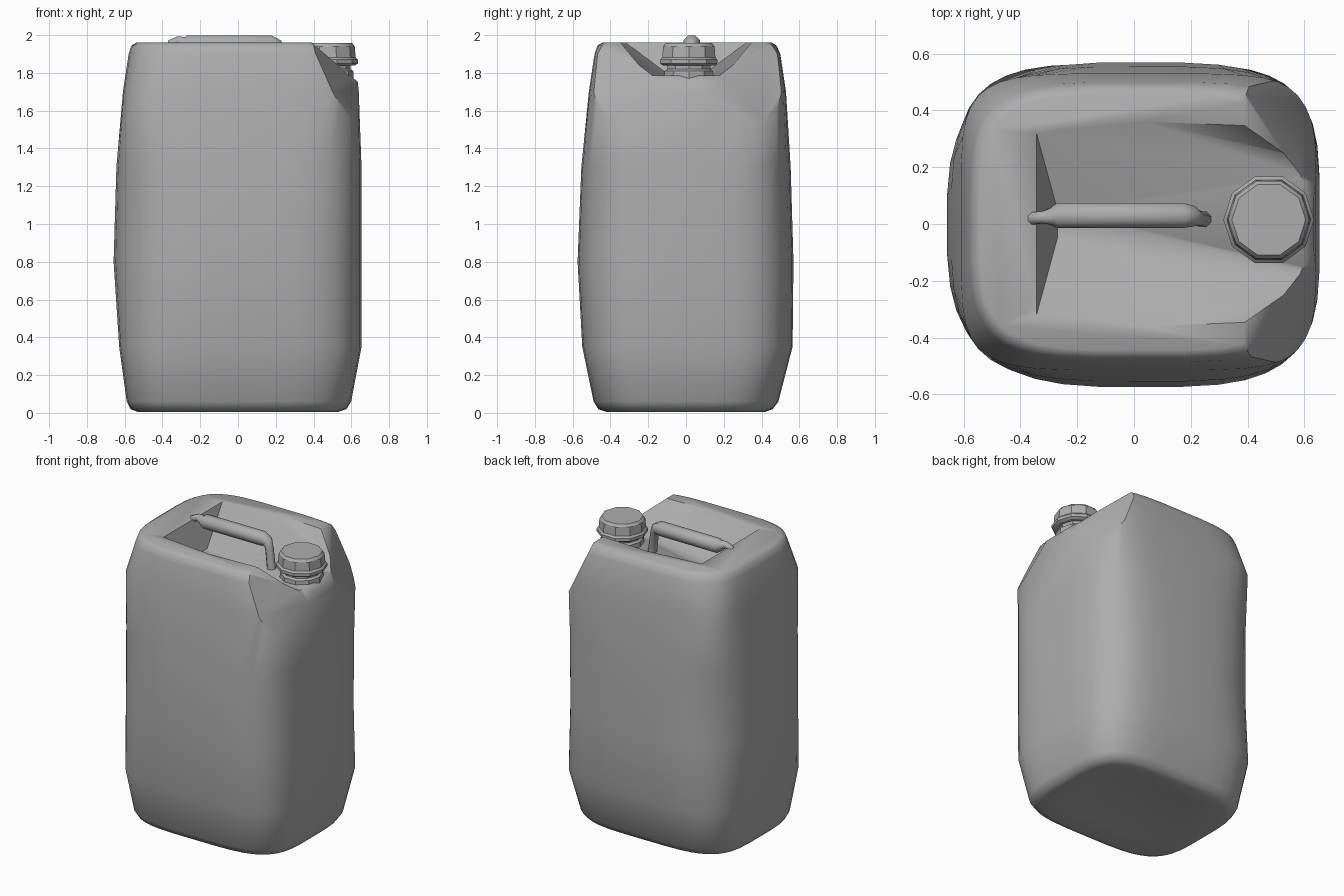
import bpy, bmesh
from math import cos, sin, pi, copysign, radians
from mathutils import Vector

if "Cube" in bpy.data.objects:
    bpy.data.objects.remove(bpy.data.objects["Cube"])

grey = bpy.data.materials.new("grey_plastic")
grey.use_nodes = True
COLOR = (0.42, 0.42, 0.42, 1)
grey.diffuse_color = COLOR
grey.node_tree.nodes["Principled BSDF"].inputs["Base Color"].default_value = COLOR


def add_object(name, bm):
    bmesh.ops.recalc_face_normals(bm, faces=bm.faces)
    mesh = bpy.data.meshes.new(name)
    bm.to_mesh(mesh)
    bm.free()
    mesh.materials.append(grey)
    obj = bpy.data.objects.new(name, mesh)
    bpy.context.collection.objects.link(obj)
    return obj


def activate(obj):
    bpy.ops.object.select_all(action='DESELECT')
    obj.select_set(True)
    bpy.context.view_layer.objects.active = obj


def smooth(obj, angle):
    activate(obj)
    bpy.ops.object.shade_smooth_by_angle(angle=radians(angle))


def loft(bm, rings):
    """Skin closed rings of points and cap both ends."""
    loops = [[bm.verts.new(p) for p in ring] for ring in rings]
    n = len(loops[0])
    for a, b in zip(loops, loops[1:]):
        for i in range(n):
            j = (i + 1) % n
            bm.faces.new((a[i], a[j], b[j], b[i]))
    bm.faces.new(loops[0][::-1])
    bm.faces.new(loops[-1])


def rounded_ring(z, left, right, front, back, power_left, power_right, n=40):
    """Squarish oval cross-section; a higher power gives fuller corners."""
    ring = []
    for i in range(n):
        a = 2 * pi * (i + 0.5) / n
        power = power_right if cos(a) > 0 else power_left
        c = copysign(abs(cos(a)) ** (2 / power), cos(a))
        s = copysign(abs(sin(a)) ** (2 / power), sin(a))
        ring.append(((left + right) / 2 + c * (right - left) / 2,
                     (front + back) / 2 + s * (back - front) / 2, z))
    return ring


# Body: bulging container, height then x and y limits and corner fullness
sections = [
    (0.035, -0.36, 0.36, -0.28, 0.28, 4, 4),
    (0.005, -0.53, 0.53, -0.42, 0.42, 4, 4),
    (0.02, -0.57, 0.575, -0.465, 0.46, 4, 4),
    (0.06, -0.59, 0.60, -0.49, 0.49, 4, 4),
    (0.35, -0.63, 0.655, -0.55, 0.565, 4, 4),
    (0.80, -0.66, 0.655, -0.575, 0.57, 3, 3.7),
    (1.30, -0.645, 0.655, -0.555, 0.555, 3.4, 4),
    (1.70, -0.61, 0.64, -0.515, 0.53, 5.3, 5.5),
    (1.90, -0.58, 0.62, -0.485, 0.50, 4, 4.5),
    (1.945, -0.565, 0.60, -0.47, 0.48, 4, 4),
    (1.96, -0.54, 0.57, -0.445, 0.455, 4, 4),
]
bm = bmesh.new()
loft(bm, [rounded_ring(*s) for s in sections])


def slice_off(point, normal):
    cut = bmesh.ops.bisect_plane(
        bm, geom=bm.verts[:] + bm.edges[:] + bm.faces[:],
        plane_co=point, plane_no=normal, clear_outer=True)
    edges = [e for e in cut["geom_cut"] if isinstance(e, bmesh.types.BMEdge)]
    bmesh.ops.contextual_create(bm, geom=edges)


# Sloped shoulder on the spout side, with both corners cut steeper
slice_off((0.39, 0, 1.96), (0.85, 0, 1))
for side in (-1, 1):
    slice_off((0.39, side * 0.45, 1.96), (2.06, side * 0.83, 1))
body = add_object("body", bm)

# Trough under the handle: narrow floor, flaring into a wide spout seat
bm = bmesh.new()
for x, half, z in ((-0.27, 0.05, 1.76), (-0.38, 0.455, 2.06),
                   (0.75, 0.20, 1.79), (0.75, 0.41, 2.06)):
    for side in (-1, 1):
        bm.verts.new((x, side * half, z))
bmesh.ops.convex_hull(bm, input=bm.verts[:])
cutter = add_object("trough_cutter", bm)
cutter.hide_render = True
cut = body.modifiers.new("trough", 'BOOLEAN')
cut.operation = 'DIFFERENCE'
cut.solver = 'EXACT'
cut.object = cutter
activate(body)
bpy.ops.object.modifier_apply(modifier=cut.name)
bpy.data.objects.remove(cutter)
smooth(body, 45)


def turned(name, profile, sides):
    """Upright turned part on the spout axis from (radius, z) pairs."""
    bm = bmesh.new()
    loft(bm, [[(0.475 + r * cos(2 * pi * i / sides),
                0.015 + r * sin(2 * pi * i / sides), z)
               for i in range(sides)] for r, z in profile])
    smooth(add_object(name, bm), 30)


# Spout neck and screw cap
turned("spout_neck", [(0.14, 1.74), (0.135, 1.81), (0.12, 1.82), (0.12, 1.86)], 10)
turned("cap", [(0.145, 1.84), (0.16, 1.85), (0.16, 1.87), (0.148, 1.882),
               (0.143, 1.94), (0.13, 1.957)], 10)

# Handle: octagonal grip tapering into two thin legs
path = [((-0.375, 0.018, 1.90), 0.022), ((-0.35, 0.02, 1.96), 0.022),
        ((-0.32, 0.024, 1.972), 0.022), ((-0.29, 0.028, 1.96), 0.032),
        ((-0.27, 0.03, 1.955), 0.045), ((0.175, 0.03, 1.955), 0.045),
        ((0.205, 0.028, 1.945), 0.036), ((0.225, 0.02, 1.91), 0.026),
        ((0.25, 0.015, 1.73), 0.028)]
bm = bmesh.new()
rings = []
for k, (point, radius) in enumerate(path):
    ahead = Vector(path[min(k + 1, len(path) - 1)][0])
    behind = Vector(path[max(k - 1, 0)][0])
    along = (ahead - behind).normalized()
    across = Vector((0, 1, 0))
    up = along.cross(across).normalized()
    rings.append([Vector(point) + radius * 1.06 * (
        across * cos(pi * (i + 0.5) / 4) + up * sin(pi * (i + 0.5) / 4))
        for i in range(8)])
loft(bm, rings)
smooth(add_object("handle", bm), 50)
